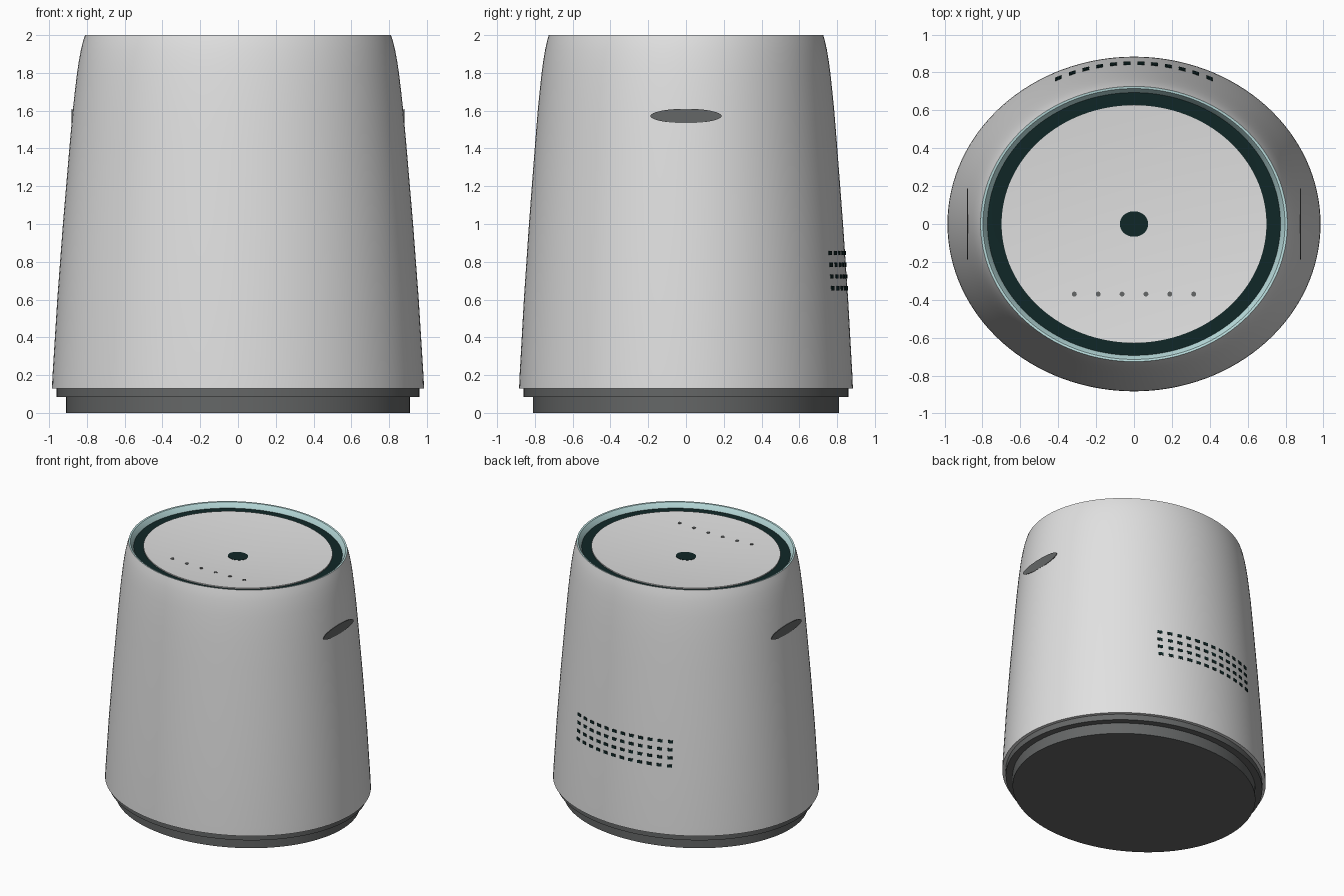
import bpy, bmesh, math
from mathutils import Matrix, Vector

cube = bpy.data.objects.get("Cube")
if cube:
    bpy.data.objects.remove(cube, do_unlink=True)

RATIO = 0.897   # depth to width of the oval body
SEGMENTS = 128


def material(name, r, g, b):
    m = bpy.data.materials.new(name)
    m.use_nodes = True
    m.diffuse_color = (r, g, b, 1)
    m.node_tree.nodes["Principled BSDF"].inputs["Base Color"].default_value = (r, g, b, 1)
    return m


shell_grey = material("light grey", 0.75, 0.75, 0.75)
base_grey = material("dark grey", 0.13, 0.135, 0.135)
ink_teal = material("ink teal", 0.005, 0.02, 0.02)
pale_teal = material("pale teal", 0.5, 0.74, 0.74)


def finish(bm, name, mat):
    mesh = bpy.data.meshes.new(name)
    bm.to_mesh(mesh)
    bm.free()
    mesh.materials.append(mat)
    obj = bpy.data.objects.new(name, mesh)
    bpy.context.collection.objects.link(obj)
    bpy.ops.object.select_all(action="DESELECT")
    obj.select_set(True)
    bpy.context.view_layer.objects.active = obj
    bpy.ops.object.shade_smooth_by_angle(angle=math.radians(30))
    return obj


def oval_lathe(name, profile, mat, ratio=RATIO, segments=SEGMENTS):
    """Spin a (radius, height) profile, listed bottom to top outside, into an oval form."""
    bm = bmesh.new()
    verts = [bm.verts.new((r, 0, z)) for r, z in profile]
    edges = [bm.edges.new(pair) for pair in zip(verts, verts[1:])]
    bmesh.ops.spin(bm, geom=verts + edges, axis=(0, 0, 1), cent=(0, 0, 0),
                   angle=math.tau, steps=segments, use_merge=True)
    bmesh.ops.remove_doubles(bm, verts=bm.verts, dist=0.0001)
    bmesh.ops.scale(bm, vec=(1, ratio, 1), verts=bm.verts)
    bmesh.ops.recalc_face_normals(bm, faces=bm.faces)
    # Open dishes are turned to face up
    if profile[0][0] > 0 and profile[-1][0] == 0:
        if sum(f.normal.z for f in bm.faces) < 0:
            bmesh.ops.reverse_faces(bm, faces=bm.faces)
    return finish(bm, name, mat)


# Main shell, foot and skirt
shell_profile = [(0.95, 0.13), (0.985, 0.13), (0.982, 0.2), (0.957, 0.6), (0.927, 1.0),
                 (0.893, 1.4), (0.875, 1.6), (0.864, 1.7), (0.852, 1.8), (0.843, 1.86),
                 (0.832, 1.92), (0.821, 1.965), (0.81, 2.0)]
oval_lathe("shell", shell_profile, shell_grey)
oval_lathe("foot", [(0, 0), (0.91, 0), (0.91, 0.09)], base_grey, 0.89)
oval_lathe("skirt", [(0.89, 0.085), (0.96, 0.085), (0.96, 0.135)], base_grey, 0.895)

# Recessed top: pale rim, dark ring and dished lid
oval_lathe("rim", [(0.81, 2.0), (0.797, 1.998), (0.775, 1.965), (0.77, 1.95)], pale_teal)
oval_lathe("groove_ring", [(0.78, 1.96), (0.69, 1.96), (0, 1.88)], ink_teal)
LID_RADIUS, LID_EDGE, LID_CENTRE = 0.7, 1.968, 1.91
oval_lathe("lid", [(LID_RADIUS, 1.955), (LID_RADIUS, LID_EDGE), (0, LID_CENTRE)], shell_grey)


def lid_height(x, y):
    return LID_CENTRE + (LID_EDGE - LID_CENTRE) * math.hypot(x, y / RATIO) / LID_RADIUS


# Centre button and the row of indicator dots
button_z = lid_height(0.075, 0) + 0.002
oval_lathe("centre_button", [(0.075, button_z - 0.006), (0.075, button_z), (0, button_z)], ink_teal)
bm = bmesh.new()
for i in range(6):
    x, y = (i - 2.5) * 0.126, -0.37
    bmesh.ops.create_cone(bm, cap_ends=True, segments=16, radius1=0.013, radius2=0.013, depth=0.006,
                          matrix=Matrix.Translation((x, y, lid_height(x, y) + 0.001)))
finish(bm, "indicator_dots", base_grey)


def shell_radius(z):
    for (r0, z0), (r1, z1) in zip(shell_profile[1:], shell_profile[2:]):
        if z <= z1:
            return r0 + (r1 - r0) * (z - z0) / (z1 - z0)


# Rear vent grid, each plate turned to follow the shell
bm = bmesh.new()
for row in range(4):
    z = 0.66 + row * 0.062
    a = shell_radius(z)
    b = a * RATIO
    for col in range(12):
        x = (col - 5.5) * 0.0725
        y = b * math.sqrt(1 - (x / a) ** 2)
        turn = math.atan2(y / b ** 2, x / a ** 2) - math.pi / 2
        place = Matrix.Translation((x, y, z)) @ Matrix.Rotation(turn, 4, "Z")
        bmesh.ops.create_cube(bm, size=1, matrix=place @ Matrix.Diagonal((0.036, 0.008, 0.022, 1)))
finish(bm, "rear_vents", ink_teal)

# Lens-shaped grip plates on both sides
for side, name in ((1, "left_grip"), (-1, "right_grip")):
    bm = bmesh.new()
    place = (Matrix.Translation((side * 0.879, 0, 1.572)) @ Matrix.Diagonal((1, 0.188, 0.038, 1))
             @ Matrix.Rotation(math.pi / 2, 4, "Y"))
    bmesh.ops.create_cone(bm, cap_ends=True, segments=48, radius1=1, radius2=1, depth=0.004, matrix=place)
    finish(bm, name, base_grey)
